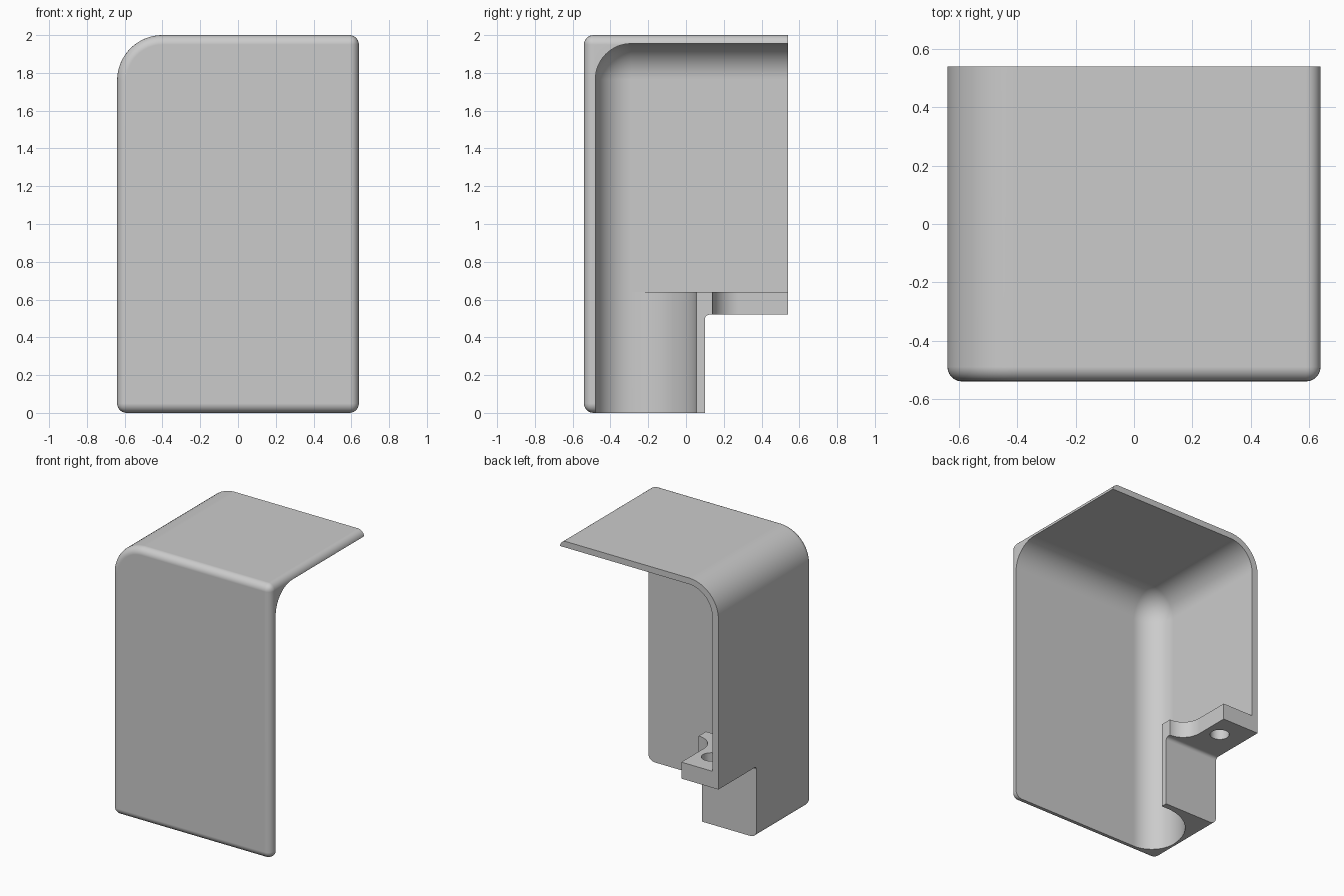
import bpy, bmesh, math
from mathutils import Vector

if "Cube" in bpy.data.objects:
    bpy.data.objects.remove(bpy.data.objects["Cube"])

grey = bpy.data.materials.new("light grey")
grey.use_nodes = True
colour = (0.6, 0.6, 0.6, 1)
grey.diffuse_color = colour
grey.node_tree.nodes["Principled BSDF"].inputs["Base Color"].default_value = colour

WALL_X, WALL_Y, ROOF_Z = -0.59, -0.48, 1.955   # inner faces of the shell


def finish(name, bm):
    bmesh.ops.recalc_face_normals(bm, faces=bm.faces)
    mesh = bpy.data.meshes.new(name)
    bm.to_mesh(mesh)
    bm.free()
    obj = bpy.data.objects.new(name, mesh)
    mesh.materials.append(grey)
    bpy.context.collection.objects.link(obj)
    return obj


def box(lo, hi):
    bm = bmesh.new()
    bmesh.ops.create_cube(bm, size=1)
    for v in bm.verts:
        v.co = Vector([lo[i] if v.co[i] < 0 else hi[i] for i in range(3)])
    return bm


def round_edges(bm, test, radius, segments):
    edges = [e for e in bm.edges if test(*[v.co for v in e.verts])]
    bmesh.ops.bevel(bm, geom=edges, offset=radius, segments=segments,
                    profile=0.5, affect='EDGES', clamp_overlap=False)


def arc(cx, cy, r, start, end, steps=12):
    angles = [math.radians(start + (end - start) * i / steps) for i in range(steps + 1)]
    return [(cx + r * math.cos(a), cy + r * math.sin(a)) for a in angles]


def prism(name, points, place, depth):
    """Extrude a flat outline; place maps outline coordinates to 3D."""
    bm = bmesh.new()
    face = bm.faces.new([bm.verts.new(place(*p)) for p in points])
    new = bmesh.ops.extrude_face_region(bm, geom=[face])["geom"]
    bmesh.ops.translate(bm, vec=depth, verts=[g for g in new if isinstance(g, bmesh.types.BMVert)])
    return finish(name, bm)


def combine(obj, tool, operation):
    mod = obj.modifiers.new(operation.title(), 'BOOLEAN')
    mod.object, mod.operation, mod.solver = tool, operation, 'EXACT'
    bpy.context.view_layer.objects.active = obj
    bpy.ops.object.modifier_apply(modifier=mod.name)
    bpy.data.objects.remove(tool)


def near(a, b):
    return abs(a - b) < 1e-4


# Outer body: large round at the top corner, small rounds elsewhere
bm = box((-0.64, -0.54, 0), (0.64, 0.6, 2))
round_edges(bm, lambda a, b: all(near(p.x, -0.64) and near(p.z, 2) for p in (a, b)), 0.24, 16)
round_edges(bm, lambda a, b: all(near(p.y, -0.54) for p in (a, b)) or
            (not near(a.y, b.y) and (near(a.x, 0.64) or near(a.z, 0))), 0.05, 6)
cover = finish("corner_cover", bm)

# Hollow inside with rounded inner corners
corner = Vector((WALL_X, WALL_Y, ROOF_Z))
bm = box((WALL_X, WALL_Y, -1), (2, 2, ROOF_Z))
round_edges(bm, lambda a, b: (a - corner).length < 1e-4 or (b - corner).length < 1e-4, 0.19, 16)
combine(cover, finish("cavity", bm), 'DIFFERENCE')

# Mounting block: curved pocket, lip and screw tab
outline = arc(-0.245, -0.29, 0.345, 180, 90, 20)
outline += [(-0.2, 0.055)] + arc(-0.2, 0.28, 0.14, 270, 180)
outline += [(-0.34, 0.6), (-0.592, 0.6), (-0.592, -0.29)]
block = prism("mounting_block", outline, lambda x, y: (x, y, 0), (0, 0, 0.64))
combine(cover, block, 'UNION')

# Notch under the tab, also trimming the open back edge
outline = [(0.1, -1)] + arc(0.125, 0.495, 0.025, 180, 90, 6)
outline += [(0.54, 0.52), (0.54, 3), (2, 3), (2, -1)]
notch = prism("notch", outline, lambda y, z: (-2, y, z), (4, 0, 0))
combine(cover, notch, 'DIFFERENCE')

# Screw hole through the tab
hole = prism("hole", arc(-0.455, 0.36, 0.065, 0, 360, 32)[:-1],
             lambda x, y: (x, y, 0.4), (0, 0, 0.4))
combine(cover, hole, 'DIFFERENCE')

# Smooth rounds with flat faces kept flat
bpy.ops.object.select_all(action='DESELECT')
cover.select_set(True)
bpy.context.view_layer.objects.active = cover
bpy.ops.object.shade_smooth_by_angle(angle=math.radians(30))
weighted = cover.modifiers.new("Flat faces", 'WEIGHTED_NORMAL')
weighted.keep_sharp = True
